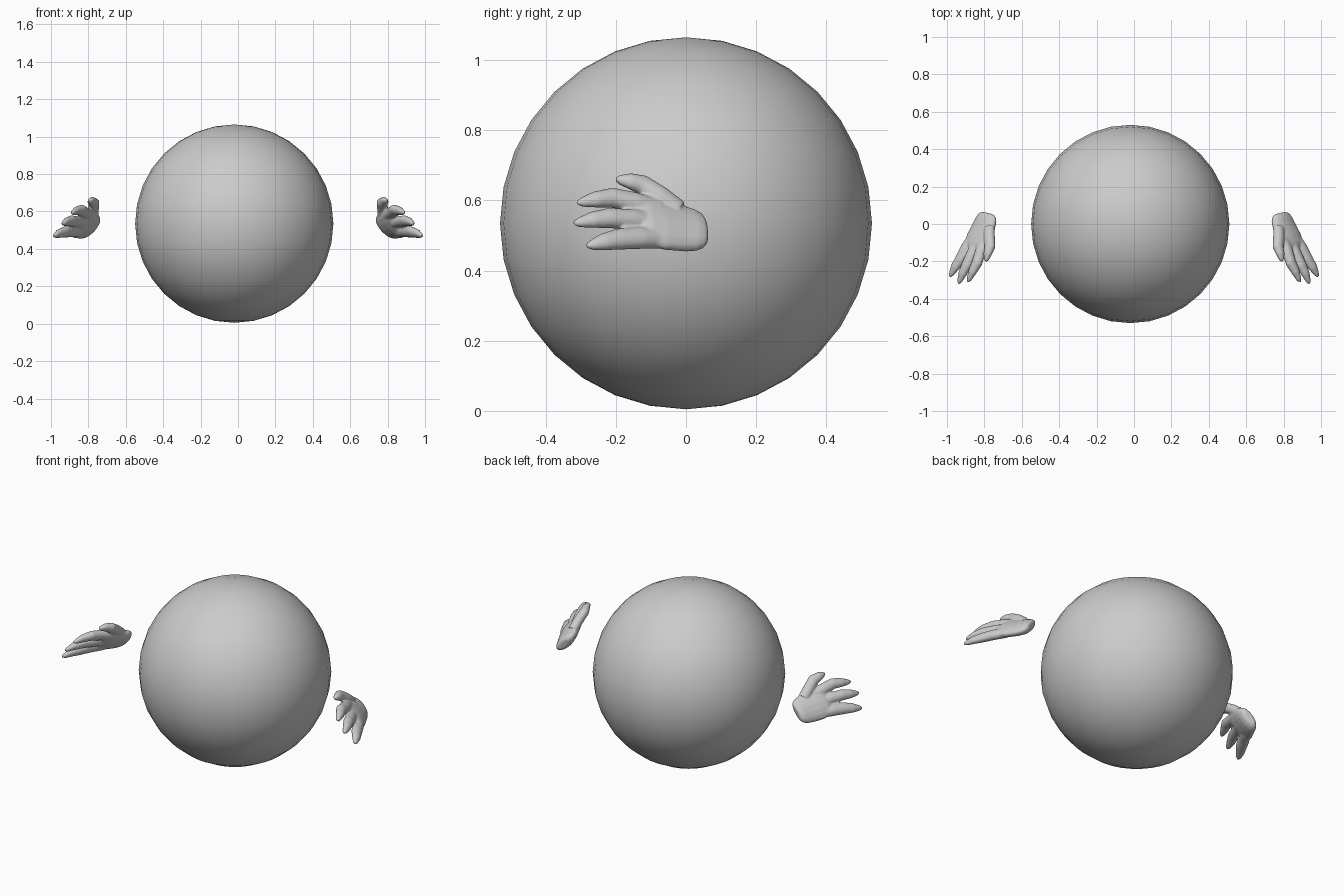
import bpy, bmesh, math
from mathutils import Vector

if "Cube" in bpy.data.objects:
    bpy.data.objects.remove(bpy.data.objects["Cube"])

# Body: smooth ball
bpy.ops.mesh.primitive_uv_sphere_add(segments=32, ring_count=16, radius=0.53,
                                     location=(-0.02, 0, 0.535))
body = bpy.context.object
body.name = "body"
bpy.ops.object.shade_smooth()

# Direction the back of the hand faces
BACK = Vector((0.66, 0.39, 0.65)).normalized()


def loft(bm, stations, sides=16):
    """Closed tube of elliptical sections: (x, y, z, half width, half thickness)."""
    pts = [Vector(s[:3]) for s in stations]
    rings = []
    for i, (p, s) in enumerate(zip(pts, stations)):
        tangent = (pts[min(i + 1, len(pts) - 1)] - pts[max(i - 1, 0)]).normalized()
        across = BACK.cross(tangent).normalized()
        rings.append([bm.verts.new(p + across * s[3] * math.cos(a) + BACK * s[4] * math.sin(a))
                      for a in (2 * math.pi * k / sides for k in range(sides))])
    for r0, r1 in zip(rings, rings[1:]):
        for k in range(sides):
            j = (k + 1) % sides
            bm.faces.new((r0[k], r0[j], r1[j], r1[k]))
    bm.faces.new(rings[0][::-1])
    bm.faces.new(rings[-1])


def digit(bm, root, mid, tip, w):
    """Leaf-shaped finger from root to tip."""
    root, mid, tip = Vector(root), Vector(mid), Vector(tip)
    st = [(*root, w, 0.027),
          (*((root + mid) / 2 + BACK * 0.003), w * 1.03, 0.028),
          (*mid, w, 0.026),
          (*(mid.lerp(tip, 0.5) + BACK * 0.003), w * 0.8, 0.021),
          (*mid.lerp(tip, 0.85), w * 0.5, 0.014),
          (*mid.lerp(tip, 1.03), w * 0.2, 0.006)]
    loft(bm, st)


bm = bmesh.new()
# Palm and wrist
loft(bm, [(0.782, 0.056, 0.513, 0.045, 0.018),
          (0.785, 0.046, 0.514, 0.064, 0.028),
          (0.790, 0.025, 0.516, 0.076, 0.034),
          (0.802, -0.01, 0.521, 0.084, 0.035),
          (0.828, -0.07, 0.531, 0.092, 0.034),
          (0.846, -0.11, 0.540, 0.088, 0.028),
          (0.856, -0.13, 0.544, 0.070, 0.018)])
# Thumb and three fingers
digit(bm, (0.774, -0.02, 0.572), (0.770, -0.125, 0.645), (0.792, -0.198, 0.662), 0.031)
digit(bm, (0.795, -0.08, 0.575), (0.840, -0.210, 0.608), (0.888, -0.308, 0.594), 0.031)
digit(bm, (0.825, -0.08, 0.537), (0.895, -0.220, 0.550), (0.938, -0.317, 0.536), 0.031)
digit(bm, (0.860, -0.07, 0.493), (0.930, -0.190, 0.490), (0.984, -0.280, 0.471), 0.033)
bmesh.ops.recalc_face_normals(bm, faces=bm.faces)
mesh = bpy.data.meshes.new("hands")
bm.to_mesh(mesh)
bm.free()
hands = bpy.data.objects.new("hands", mesh)
bpy.context.collection.objects.link(hands)

# Fuse, soften and mirror the hand
fuse = hands.modifiers.new("fuse", 'REMESH')
fuse.mode = 'VOXEL'
fuse.voxel_size = 0.005
fuse.use_smooth_shade = True
soften = hands.modifiers.new("soften", 'SMOOTH')
soften.factor = 0.5
soften.iterations = 5
hands.modifiers.new("mirror", 'MIRROR').use_axis = (True, False, False)
